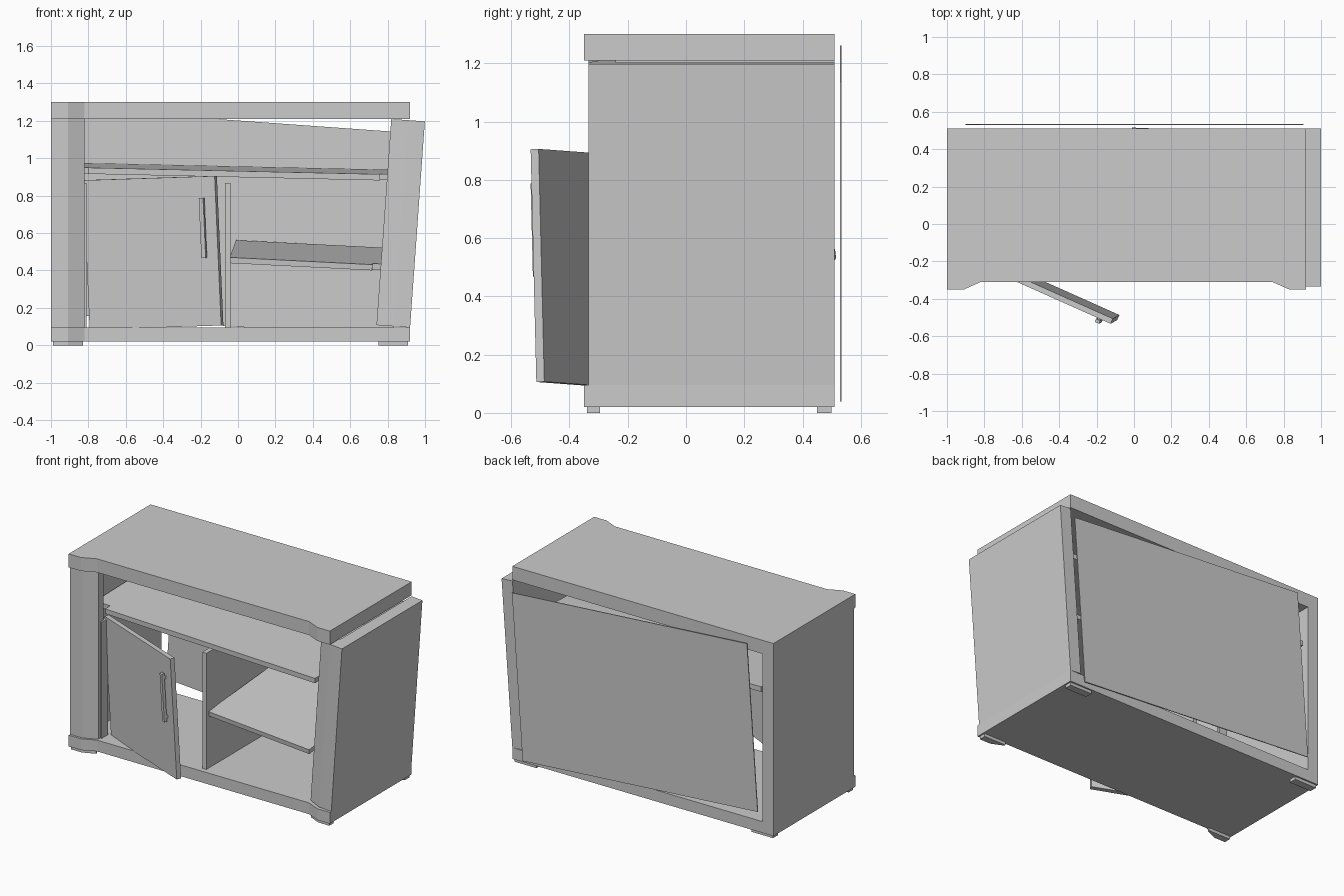
import bpy, bmesh
from math import radians
from mathutils import Matrix

if "Cube" in bpy.data.objects:
    bpy.data.objects.remove(bpy.data.objects["Cube"])


def prism(name, outline, z0, z1, matrix=None):
    """Extrude an (x, y) outline from z0 to z1."""
    bm = bmesh.new()
    face = bm.faces.new([bm.verts.new((x, y, z0)) for x, y in outline])
    up = bmesh.ops.extrude_face_region(bm, geom=[face])
    verts = [v for v in up["geom"] if isinstance(v, bmesh.types.BMVert)]
    bmesh.ops.translate(bm, verts=verts, vec=(0, 0, z1 - z0))
    if matrix:
        bm.transform(matrix)
    bmesh.ops.recalc_face_normals(bm, faces=bm.faces)
    mesh = bpy.data.meshes.new(name)
    bm.to_mesh(mesh)
    bm.free()
    obj = bpy.data.objects.new(name, mesh)
    bpy.context.collection.objects.link(obj)
    return obj


def rect(x0, x1, y0, y1):
    return [(x0, y0), (x1, y0), (x1, y1), (x0, y1)]


def mirror(outline, centre):
    return [(2 * centre - x, y) for x, y in outline]


def pose(loc, rx=0, ry=0, rz=0):
    """Turn about z first, then tilt about y and x."""
    m = Matrix.Translation(loc)
    for angle, axis in ((rx, 'X'), (ry, 'Y'), (rz, 'Z')):
        m = m @ Matrix.Rotation(radians(angle), 4, axis)
    return m


MID = -0.04  # centre line of the carcass

# Top and base slabs with a recessed front
slab = [(-1, 0.51), (-1, -0.35), (-0.91, -0.35), (-0.82, -0.31),
        (0.74, -0.31), (0.83, -0.35), (0.92, -0.35), (0.92, 0.51)]
prism("top_slab", slab, 1.21, 1.30)
prism("base_slab", slab, 0.02, 0.095)

# Feet
front_foot = [(-0.99, -0.295), (-0.99, -0.34), (-0.91, -0.34),
              (-0.83, -0.305), (-0.83, -0.295)]
back_foot = rect(-0.99, -0.83, 0.45, 0.50)
for part, outline in (("front", front_foot), ("back", back_foot)):
    prism(part + "_foot_left", outline, 0, 0.02)
    prism(part + "_foot_right", mirror(outline, MID), 0, 0.02)

# Side panels with front pillars; the right one leans outward
side = [(-1, 0.51), (-1, -0.335), (-0.91, -0.335), (-0.82, -0.295),
        (-0.82, -0.24), (-0.92, -0.24), (-0.92, 0.51)]
prism("side_panel_left", side, 0.095, 1.21)
right = [(x - 0.92, y) for x, y in mirror(side, MID)]
prism("side_panel_right", right, 0, 1.105, pose((0.92, 0, 0.095), ry=4.1))

# Divider and hinge post
prism("divider", rect(-0.07, -0.04, -0.275, 0.50), 0.095, 0.867)
prism("hinge_post", rect(-0.84, -0.81, -0.275, -0.21), 0.095, 0.867)

# Tilted shelves, notched around the pillars
upper = [(0.02, 0), (1.58, 0), (1.58, 0.05), (1.69, 0.05), (1.69, 0.74),
         (-0.09, 0.74), (-0.09, 0.05), (0.02, 0.05)]
prism("upper_shelf", upper, -0.033, 0,
      pose((-0.82, -0.25, 0.95), 2.0, 1.25, -1.0))
lower = [(0, 0), (0.765, 0), (0.765, 0.05), (0.86, 0.05), (0.86, 0.768), (0, 0.768)]
prism("lower_shelf", lower, -0.031, 0,
      pose((-0.045, -0.25, 0.47), 7, 2.6, -2.6))

# Slipped back panel
prism("back_panel", rect(-0.866, 0.866, -0.003, 0.003), -0.55, 0.55,
      pose((0.003, 0.531, 0.65), ry=4.1))

# Open door with handle
door = pose((-0.793, -0.20, 0.083), 1.4, -2.5, -24)
prism("door", rect(0, 0.77, 0, 0.03), 0, 0.80, door)
prism("door_handle", rect(0.685, 0.71, -0.03, -0.012), 0.365, 0.685, door)
for label, z in (("lower", 0.385), ("upper", 0.645)):
    prism("handle_mount_" + label, rect(0.69, 0.705, -0.015, 0.005), z, z + 0.02, door)
